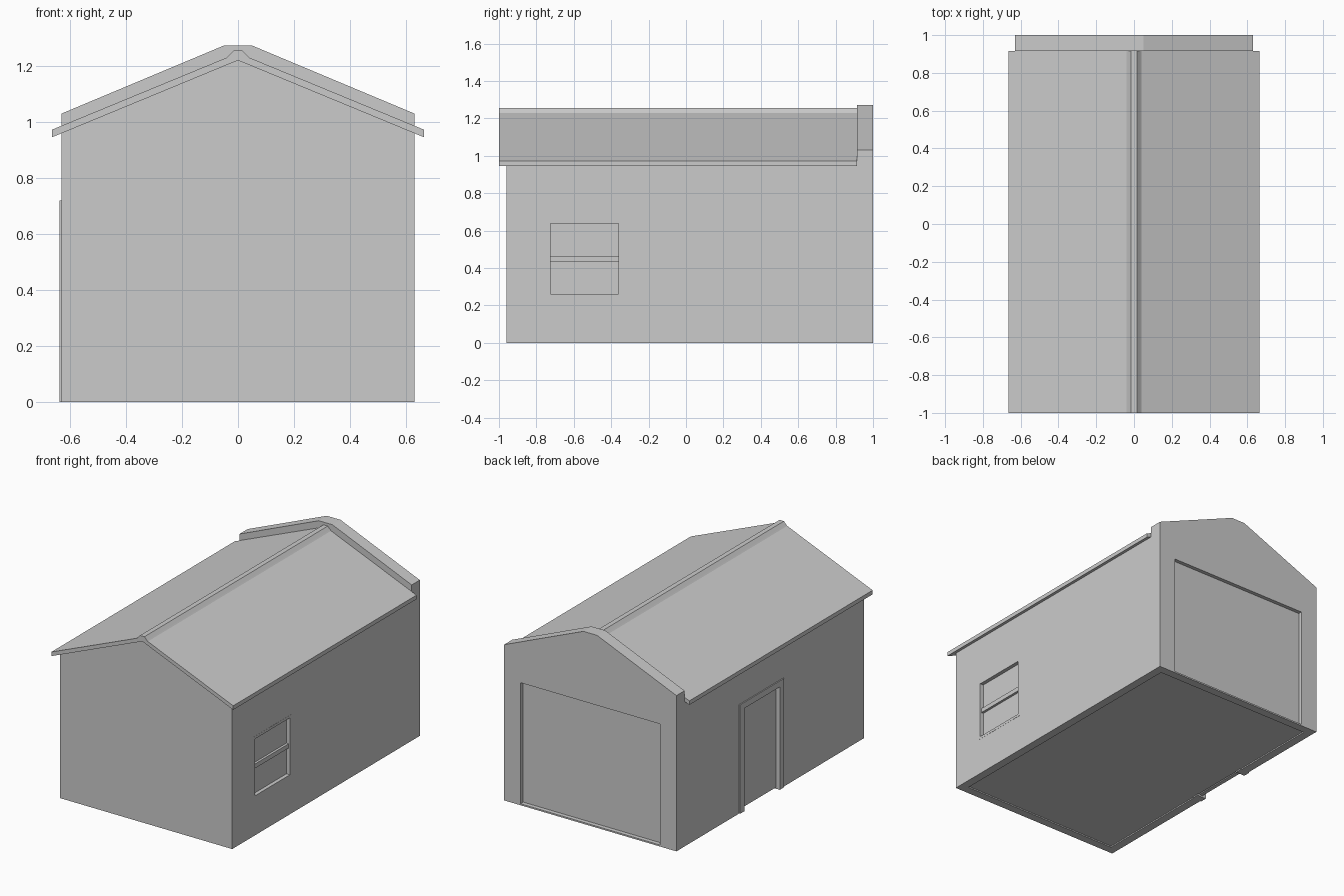
import bpy, bmesh
from mathutils import Vector

if "Cube" in bpy.data.objects:
    bpy.data.objects.remove(bpy.data.objects["Cube"])


def add_prism(bm, pts, a, b, axis):
    """Extrude a profile along x (points are y,z) or y (points are x,z)."""
    def place(p, d):
        return Vector((d, p[0], p[1])) if axis == 'x' else Vector((p[0], d, p[1]))
    face = bm.faces.new([bm.verts.new(place(p, a)) for p in pts])
    ext = bmesh.ops.extrude_face_region(bm, geom=[face])
    moved = [g for g in ext['geom'] if isinstance(g, bmesh.types.BMVert)]
    bmesh.ops.translate(bm, verts=moved, vec=place((0, 0), b - a))


def make(name, prisms):
    bm = bmesh.new()
    for p in prisms:
        add_prism(bm, *p)
    bmesh.ops.recalc_face_normals(bm, faces=bm.faces)
    me = bpy.data.meshes.new(name)
    bm.to_mesh(me)
    bm.free()
    ob = bpy.data.objects.new(name, me)
    bpy.context.collection.objects.link(ob)
    return ob


def rect(u0, u1, v0, v1):
    return [(u0, v0), (u1, v0), (u1, v1), (u0, v1)]


def mirrored(right):
    """Close a profile given its right half, bottom to top."""
    return right + [(-x, z) for x, z in reversed(right) if x > 0]


def cut(ob, *cutters):
    for c in cutters:
        m = ob.modifiers.new("opening", 'BOOLEAN')
        m.operation = 'DIFFERENCE'
        m.solver = 'EXACT'
        m.object = c
        c.hide_render = True
        c.hide_set(True)


# Walls: gabled shell and the taller parapet wall at the back
walls = make("walls", [(mirrored([(.63, 0), (.63, .96), (0, 1.22)]), -.96, .915, 'y')])
parapet = make("parapet_wall", [(mirrored([(.63, 0), (.63, 1.03), (.05, 1.273)]), .915, 1, 'y')])

# Cutters for the room and the three openings
room = make("room_cutter", [(mirrored([(.575, -.1), (.575, .94), (0, 1.18)]), -.905, .945, 'y')])
garage_hole = make("garage_door_cutter", [(rect(-.51, .51, .01, .81), .93, 1.1, 'y')])
door_hole = make("side_door_cutter", [(rect(-.115, .345, -.1, .72), -.7, -.55, 'x')])
window_hole = make("window_cutter", [(rect(-.745, -.34, .245, .655), .55, .7, 'x')])
cut(walls, room, door_hole, window_hole)
cut(parapet, room, garage_hole)

# Roof: thin folded sheet with a raised ridge cap
roof_top = [(.665, .945), (.665, .972), (.04, 1.23), (.033, 1.237), (.016, 1.255)]
roof_under = [(-.665, .945), (0, 1.22)]
make("roof", [(roof_top + [(-x, z) for x, z in reversed(roof_top[1:])] + roof_under,
               -1, .915, 'y')])

# Floor slab
make("floor", [(rect(-.575, .575, .008, .03), -.905, .945, 'y')])

# Garage door panel set back in its opening
make("garage_door", [(rect(-.53, .53, .012, .83), .95, .975, 'y')])

# Side door: trim running through the wall, and a recessed leaf
make("side_door_frame", [([(-.115, 0), (-.07, 0), (-.07, .68), (.3, .68), (.3, 0),
                           (.345, 0), (.345, .72), (-.115, .72)], -.637, -.57, 'x')])
make("side_door", [(rect(-.07, .3, .01, .68), -.61, -.585, 'x')])

# Window: flush frame, crossbar and recessed pane
make("window_frame", [
    (rect(-.745, -.725, .245, .655), .575, .631, 'x'),
    (rect(-.36, -.34, .245, .655), .575, .631, 'x'),
    (rect(-.725, -.36, .245, .262), .575, .631, 'x'),
    (rect(-.725, -.36, .638, .655), .575, .631, 'x')])
make("window_bar", [(rect(-.725, -.36, .436, .465), .59, .622, 'x')])
make("window_pane", [(rect(-.725, -.36, .262, .638), .59, .606, 'x')])
